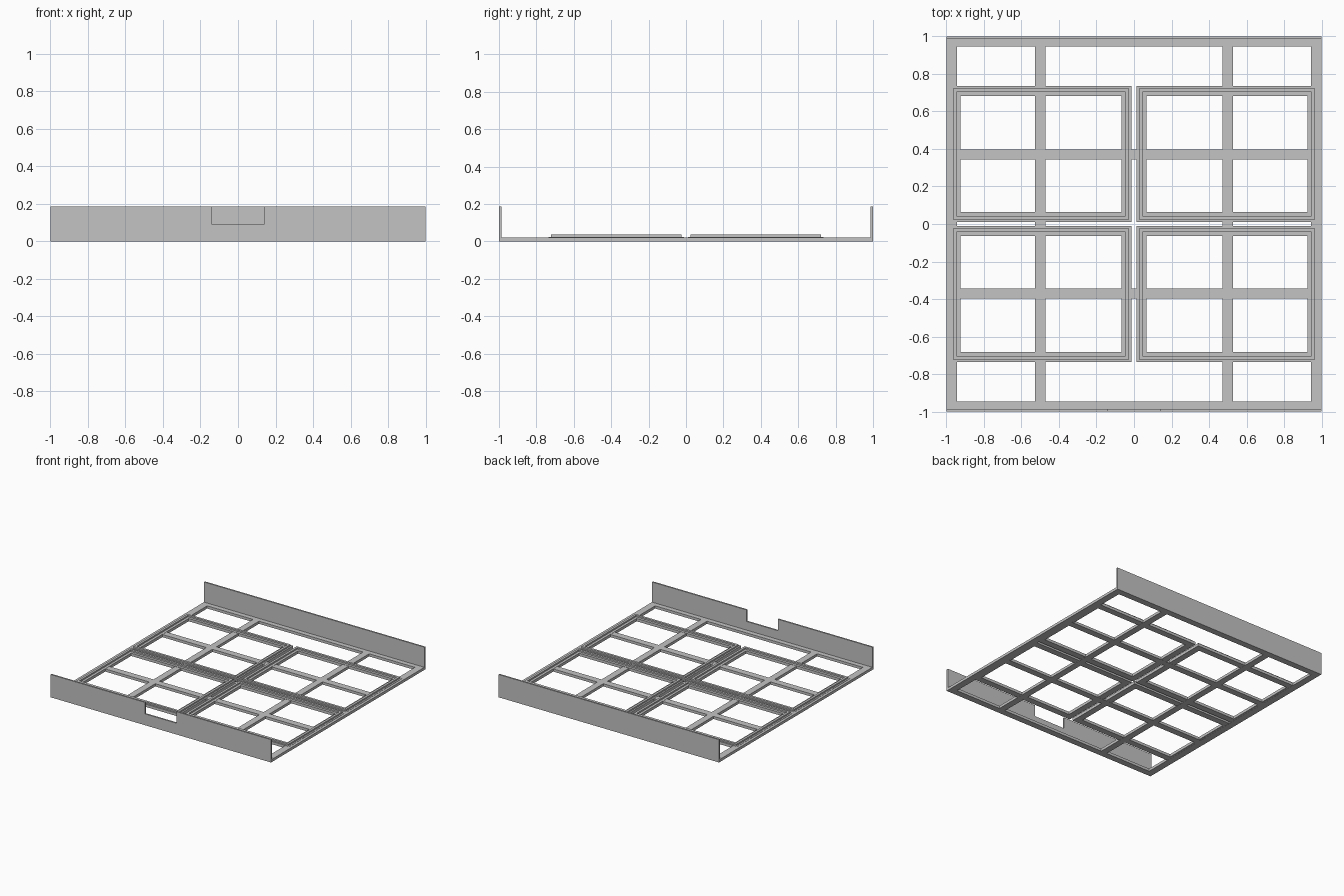
import bpy, bmesh

if "Cube" in bpy.data.objects:
    bpy.data.objects.remove(bpy.data.objects["Cube"])

grey = bpy.data.materials.new("light grey metal")
grey.diffuse_color = (0.55, 0.55, 0.55, 1)
grey.use_nodes = True
grey.node_tree.nodes["Principled BSDF"].inputs["Base Color"].default_value = grey.diffuse_color


def finish(bm, name):
    bmesh.ops.recalc_face_normals(bm, faces=bm.faces)
    me = bpy.data.meshes.new(name)
    bm.to_mesh(me)
    bm.free()
    me.materials.append(grey)
    ob = bpy.data.objects.new(name, me)
    bpy.context.collection.objects.link(ob)
    return ob


def extrude(bm, vec):
    geo = bmesh.ops.extrude_face_region(bm, geom=bm.faces[:])["geom"]
    bmesh.ops.translate(bm, vec=vec, verts=[g for g in geo if isinstance(g, bmesh.types.BMVert)])


def lattice(name, xs, ys, height):
    """Grid of bars: odd-numbered cells in both directions stay open."""
    bm = bmesh.new()
    v = [[bm.verts.new((x, y, 0)) for y in ys] for x in xs]
    for i in range(len(xs) - 1):
        for j in range(len(ys) - 1):
            if not (i % 2 and j % 2):
                bm.faces.new((v[i][j], v[i + 1][j], v[i + 1][j + 1], v[i][j + 1]))
    extrude(bm, (0, 0, height))
    return finish(bm, name)


def rim(name, cx, cy, hx, hy, profile):
    """Sweep a closed (inset, z) profile around a rectangle with mitred corners."""
    bm = bmesh.new()
    corners = ((-1, -1), (1, -1), (1, 1), (-1, 1))
    loops = [[bm.verts.new((cx + sx * (hx - d), cy + sy * (hy - d), z)) for d, z in profile]
             for sx, sy in corners]
    n = len(profile)
    for i in range(4):
        a, b = loops[i], loops[(i + 1) % 4]
        for k in range(n):
            m = (k + 1) % n
            bm.faces.new((a[k], b[k], b[m], a[m]))
    return finish(bm, name)


def end_wall(name, outline, y0, y1):
    bm = bmesh.new()
    bm.faces.new([bm.verts.new((x, y0, z)) for x, z in outline])
    extrude(bm, (0, y1 - y0, 0))
    return finish(bm, name)


# Base frame: border, two long bars and two cross bars
lattice("base_frame",
        [-1, -0.943, -0.527, -0.473, 0.473, 0.527, 0.943, 1],
        [-1, -0.947, -0.397, -0.343, 0.343, 0.397, 0.947, 1], 0.022)
# (the middle row of openings is between the two cross bars)

# Four raised tray rims with a bead between outer and inner flanges
zb, zf, zt = 0.001, 0.024, 0.036
bead = [(0, zb), (0, zf), (0.013, zf), (0.013, zt),
        (0.032, zt), (0.032, zf), (0.053, zf), (0.053, zb)]
for sx, side in ((-1, "left"), (1, "right")):
    for sy, end in ((-1, "front"), (1, "back")):
        rim(f"tray_rim_{end}_{side}", sx * 0.4965, sy * 0.3725, 0.4825, 0.3625, bead)

# End walls, the front one with a handle notch
h, nx, nz = 0.187, 0.142, 0.093
end_wall("back_wall", [(-1, 0), (1, 0), (1, h), (-1, h)], 0.987, 1)
end_wall("front_wall", [(-1, 0), (1, 0), (1, h), (nx, h), (nx, nz), (-nx, nz), (-nx, h), (-1, h)],
         -1, -0.987)
